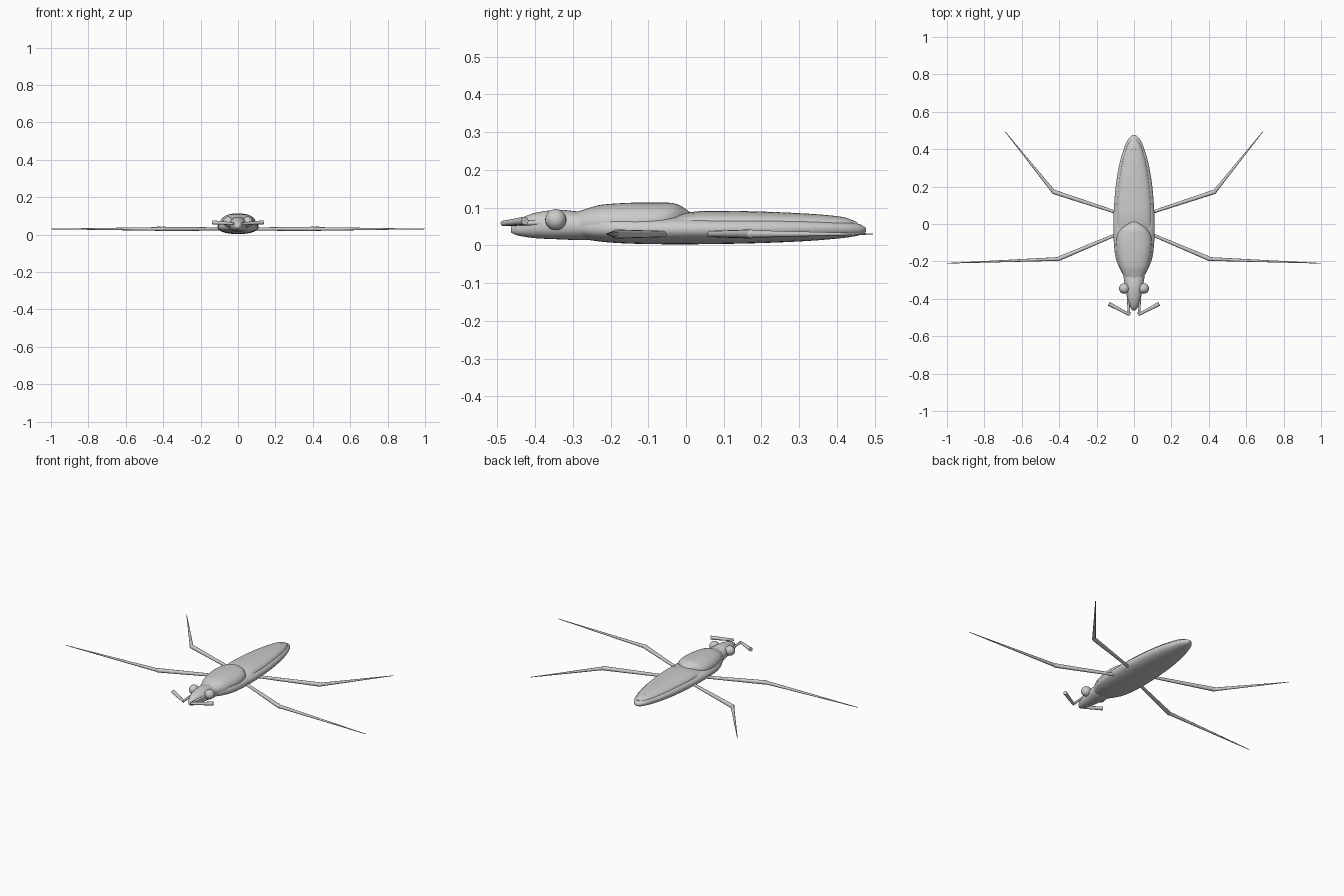
import bpy, bmesh, math
from mathutils import Vector


def finish(bm, name, angle=50):
    bmesh.ops.recalc_face_normals(bm, faces=bm.faces)
    me = bpy.data.meshes.new(name)
    bm.to_mesh(me)
    bm.free()
    ob = bpy.data.objects.new(name, me)
    bpy.context.collection.objects.link(ob)
    bpy.ops.object.select_all(action='DESELECT')
    ob.select_set(True)
    bpy.context.view_layer.objects.active = ob
    bpy.ops.object.shade_smooth_by_angle(angle=math.radians(angle))
    return ob


def smooth(pts, n=5):
    # Catmull-Rom interpolation of the loft stations
    out = []
    for i in range(len(pts) - 1):
        p = [pts[max(0, min(len(pts) - 1, i + k))] for k in (-1, 0, 1, 2)]
        for j in range(n):
            t = j / n
            out.append([0.5 * (2 * b + (c - a) * t + (2 * a - 5 * b + 4 * c - d) * t * t
                               + (3 * b - a - 3 * c + d) * t ** 3) for a, b, c, d in zip(*p)])
    return out + [list(pts[-1])]


def loft(name, stations, seg=32, power=0.9):
    # stations: y, half width, bottom z, widest z, top z
    bm = bmesh.new()
    rings = []
    for y, w, zb, zm, zt in smooth(stations):
        ring = []
        for i in range(seg):
            a = 2 * math.pi * i / seg
            c, s = math.cos(a), math.sin(a)
            x = w * math.copysign(abs(c) ** power, c)
            h = (zt - zm) if s > 0 else (zm - zb)
            ring.append(bm.verts.new((x, y, zm + h * math.copysign(abs(s) ** power, s))))
        rings.append(ring)
    for r, q in zip(rings, rings[1:]):
        for i in range(seg):
            bm.faces.new((r[i], r[(i + 1) % seg], q[(i + 1) % seg], q[i]))
    bm.faces.new(rings[0])
    bm.faces.new(rings[-1])
    return finish(bm, name)


def rod(name, a, b, r1, r2, side, seg=12):
    a, b = Vector(a), Vector(b)
    a.x *= side
    b.x *= side
    d = b - a
    bm = bmesh.new()
    bmesh.ops.create_cone(bm, cap_ends=True, segments=seg, radius1=r1, radius2=r2, depth=d.length)
    m = d.to_track_quat('Z', 'Y').to_matrix().to_4x4()
    m.translation = (a + b) / 2
    bm.transform(m)
    return finish(bm, name)


def ball(name, c, r):
    bm = bmesh.new()
    bmesh.ops.create_uvsphere(bm, u_segments=24, v_segments=14, radius=r)
    bmesh.ops.translate(bm, verts=bm.verts, vec=c)
    return finish(bm, name)


# Underbody with abdomen
loft("abdomen", [
    (-0.30, 0.040, 0.025, 0.05, 0.075), (-0.25, 0.070, 0.013, 0.045, 0.085),
    (-0.18, 0.098, 0.006, 0.042, 0.085), (-0.08, 0.109, 0.003, 0.042, 0.082),
    (0.05, 0.109, 0.003, 0.043, 0.080), (0.20, 0.098, 0.006, 0.044, 0.078),
    (0.33, 0.076, 0.012, 0.045, 0.072), (0.42, 0.048, 0.020, 0.044, 0.064),
    (0.46, 0.026, 0.027, 0.042, 0.056), (0.477, 0.006, 0.036, 0.041, 0.046)])

# Head
loft("head", [
    (-0.463, 0.006, 0.034, 0.042, 0.050), (-0.445, 0.020, 0.026, 0.046, 0.068),
    (-0.40, 0.036, 0.019, 0.050, 0.086), (-0.34, 0.046, 0.016, 0.052, 0.094),
    (-0.29, 0.055, 0.014, 0.052, 0.090), (-0.25, 0.055, 0.014, 0.052, 0.088)])

# Raised thorax shield
loft("thorax_shield", [
    (-0.295, 0.046, 0.03, 0.055, 0.086), (-0.26, 0.064, 0.03, 0.056, 0.098),
    (-0.22, 0.080, 0.03, 0.058, 0.108), (-0.14, 0.094, 0.03, 0.060, 0.113),
    (-0.07, 0.092, 0.04, 0.064, 0.113), (-0.03, 0.072, 0.05, 0.068, 0.111),
    (0.0, 0.036, 0.06, 0.070, 0.096), (0.02, 0.006, 0.068, 0.072, 0.078)])

# Folded wing cover
loft("wing_cover", [
    (-0.06, 0.085, 0.05, 0.060, 0.075), (0.03, 0.092, 0.05, 0.060, 0.090),
    (0.12, 0.090, 0.05, 0.060, 0.091), (0.24, 0.078, 0.048, 0.059, 0.088),
    (0.35, 0.058, 0.046, 0.056, 0.082), (0.42, 0.036, 0.044, 0.053, 0.074),
    (0.455, 0.012, 0.044, 0.050, 0.060)])

for side, tag in ((1, "left"), (-1, "right")):
    ball("eye_" + tag, (0.052 * side, -0.345, 0.068), 0.028)
    # Bent antennae
    rod("antenna_base_" + tag, (0.034, -0.36, 0.06), (0.026, -0.485, 0.058), 0.006, 0.007, side)
    rod("antenna_tip_" + tag, (0.024, -0.485, 0.058), (0.134, -0.427, 0.065), 0.007, 0.011, side)
    # Wing veins
    rod("wing_vein_" + tag, (0.018, 0.04, 0.0875), (0.008, 0.40, 0.0755), 0.003, 0.002, side, 8)
    rod("outer_vein_" + tag, (0.055, 0.02, 0.082), (0.030, 0.34, 0.0775), 0.003, 0.002, side, 8)
    # Long legs
    for leg, hip, knee, foot in (
            ("middle_leg", (0.08, -0.05, 0.03), (0.405, -0.187, 0.03), (1.0, -0.210, 0.03)),
            ("hind_leg", (0.08, 0.057, 0.03), (0.43, 0.172, 0.03), (0.69, 0.495, 0.03))):
        rod(f"{leg}_thigh_{tag}", hip, knee, 0.008, 0.012, side)
        ball(f"{leg}_knee_{tag}", (knee[0] * side, knee[1], knee[2]), 0.012)
        rod(f"{leg}_shin_{tag}", knee, foot, 0.010, 0.0015, side)
